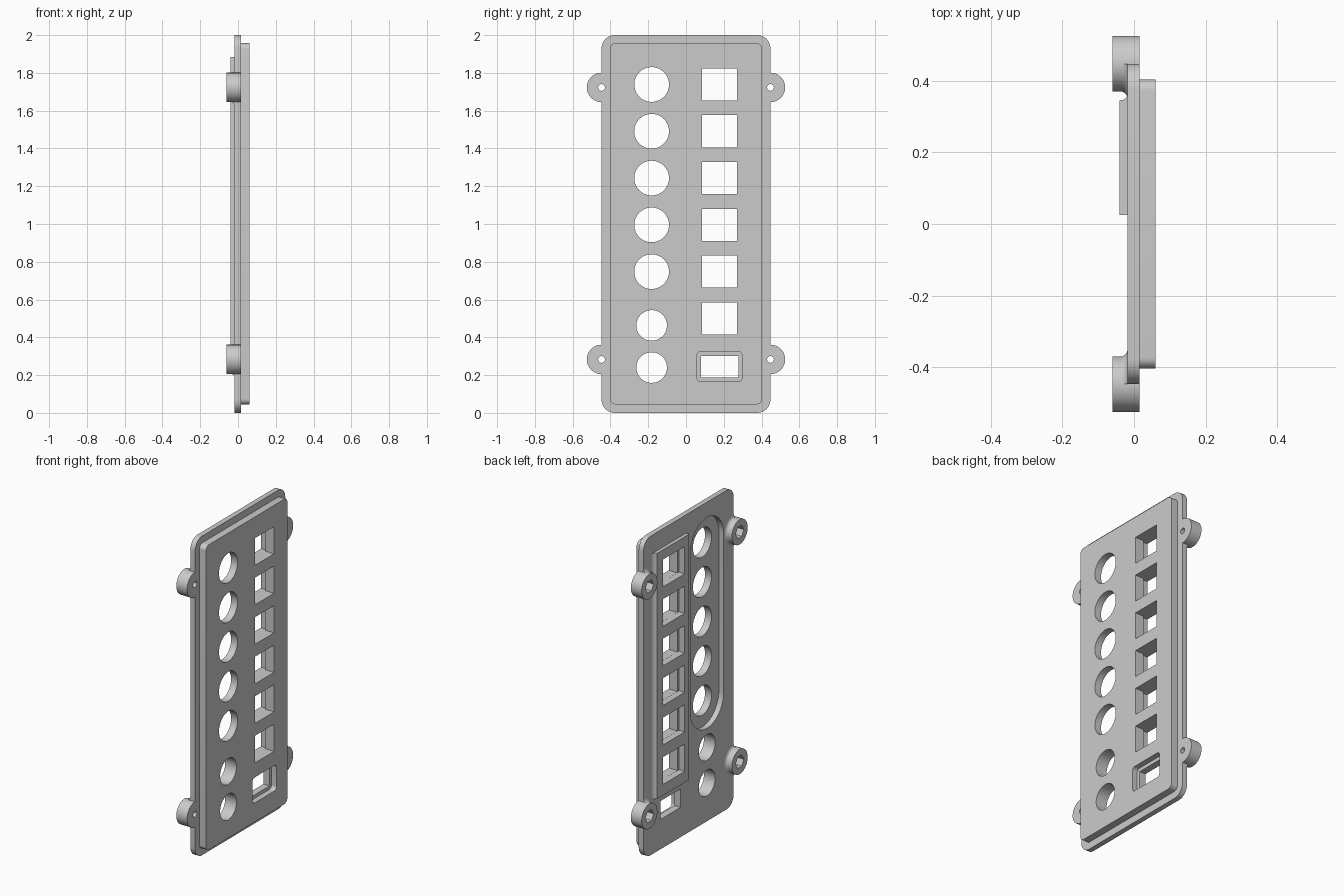
import bpy, bmesh, math

if "Cube" in bpy.data.objects:
    bpy.data.objects.remove(bpy.data.objects["Cube"], do_unlink=True)

GREY = (0.6, 0.6, 0.6, 1)
mat = bpy.data.materials.new("plain grey")
mat.use_nodes = True
mat.diffuse_color = GREY
mat.node_tree.nodes["Principled BSDF"].inputs["Base Color"].default_value = GREY


def circle(y, z, r, n=48):
    return [(y + r * math.cos(i * math.tau / n), z + r * math.sin(i * math.tau / n))
            for i in range(n)]


def rect(y0, y1, z0, z1, r=0.0, n=8):
    """Rectangle outline, with rounded corners when r is set."""
    if r == 0:
        return [(y0, z0), (y1, z0), (y1, z1), (y0, z1)]
    corners = [(y1 - r, z1 - r), (y0 + r, z1 - r), (y0 + r, z0 + r), (y1 - r, z0 + r)]
    pts = []
    for k, (cy, cz) in enumerate(corners):
        for i in range(n + 1):
            a = (k + i / n) * math.pi / 2
            pts.append((cy + r * math.cos(a), cz + r * math.sin(a)))
    return pts


def finish(name, bm):
    bmesh.ops.remove_doubles(bm, verts=bm.verts, dist=1e-5)
    bmesh.ops.recalc_face_normals(bm, faces=bm.faces)
    mesh = bpy.data.meshes.new(name)
    bm.to_mesh(mesh)
    bm.free()
    mesh.materials.append(mat)
    ob = bpy.data.objects.new(name, mesh)
    bpy.context.collection.objects.link(ob)
    return ob


def prisms(name, items, place=lambda u, v, w: (w, u, v)):
    """Extrude each outline between two depths, along x by default."""
    bm = bmesh.new()
    for outline, d0, d1 in items:
        low = [bm.verts.new(place(u, v, d0)) for u, v in outline]
        high = [bm.verts.new(place(u, v, d1)) for u, v in outline]
        bm.faces.new(low)
        bm.faces.new(high)
        for i in range(len(low)):
            j = (i + 1) % len(low)
            bm.faces.new((low[i], low[j], high[j], high[i]))
    return finish(name, bm)


def smooth(ob):
    bpy.ops.object.select_all(action="DESELECT")
    ob.select_set(True)
    bpy.context.view_layer.objects.active = ob
    bpy.ops.object.shade_smooth_by_angle(angle=math.radians(30))


def cut(ob, cutters):
    bpy.context.view_layer.objects.active = ob
    for c in cutters:
        m = ob.modifiers.new("cut", "BOOLEAN")
        m.operation, m.solver, m.object = "DIFFERENCE", "EXACT", c
        bpy.ops.object.modifier_apply(modifier=m.name)
    smooth(ob)


# Depths along x
BACK, MID, FRONT = -0.018, 0.015, 0.06
STEP = 0.2477
ROWS = [0.5 + STEP * i for i in range(6)]

# Main solids
plate = prisms("base_plate", [(rect(-0.447, 0.447, 0, 2, 0.07), BACK, MID)])
panel = prisms("front_panel", [(rect(-0.403, 0.403, 0.045, 1.957, 0.03), MID, FRONT)])
block = prisms("rear_socket_block", [(rect(0.025, 0.345, 0.345, 1.885), -0.04, BACK)])

# Round ports, square sockets and the lower window
ports = [circle(-0.182, z, 0.092) for z in ROWS[1:]]
ports += [circle(-0.182, z, 0.081) for z in (0.24, 0.463)]
sockets = [rect(0.085, 0.271, z - 0.085, z + 0.085) for z in ROWS]
window = rect(0.08, 0.278, 0.187, 0.302)
through = prisms("through_cutter", [(o, -0.1, 0.1) for o in ports + sockets + [window]])

# Wider socket seats at the rear
seats = prisms("seat_cutter", [(rect(0.07, 0.287, z - 0.0855, z + 0.0855), -0.1, 0.0)
                               for z in ROWS])
# Long rounded pocket behind the upper ports
pocket = prisms("pocket_cutter", [(rect(-0.347, -0.017, ROWS[1] - 0.165,
                                        ROWS[5] + 0.165, 0.1649, 16), -0.1, 0.1)])
# Shallow recess around the lower window
recess = prisms("recess_cutter", [(rect(0.058, 0.297, 0.165, 0.325, 0.022), 0.025, 0.1)])

cut(plate, [pocket, through, seats])
cut(panel, [through, recess])
cut(block, [through, seats])

# Concave fillet along the outer side of the rear block
fillet = [(BACK, 0.34), (-0.04, 0.34), (-0.04, 0.345), (-0.031, 0.346),
          (-0.023, 0.351), (BACK, 0.36)]
smooth(prisms("block_fillet", [(fillet, 0.345, 1.885)], lambda x, y, z: (x, y, z)))

# Mounting bosses with screw holes, hex nut seats and flared roots
helpers = [through, seats, pocket, recess]
for level, z in (("lower", 0.283), ("upper", 1.723)):
    for side, s in (("front", -1), ("rear", 1)):
        y = 0.447 * s
        boss = prisms(f"{level}_{side}_boss", [(circle(y, z, 0.078), -0.06, MID - 0.0003)])
        hole = prisms("screw_cutter", [(circle(y, z, 0.018, 24), -0.1, 0.1)])
        nut = prisms("nut_cutter", [(circle(y, z, 0.04, 6), -0.1, -0.015)])
        cut(boss, [nut, hole])
        cut(plate, [nut, hole])
        helpers += [hole, nut]

        # Half ring sweeping from the boss wall onto the plate
        bm = bmesh.new()
        rings = []
        for k in range(6):
            a = k / 5 * math.pi / 2
            r = 0.098 - 0.021 * math.sin(a)
            x = BACK - 0.021 * (1 - math.cos(a))
            rings.append([bm.verts.new((x, y - s * r * math.sin(t * math.pi / 24),
                                        z + r * math.cos(t * math.pi / 24)))
                          for t in range(25)])
        for a, b in zip(rings, rings[1:]):
            for i in range(24):
                f = (a[i], a[i + 1], b[i + 1], b[i])
                bm.faces.new(f if s > 0 else f[::-1])
        # Close the ends and the underside so the flare is solid
        base = [bm.verts.new((BACK, y - s * 0.077 * math.sin(t * math.pi / 24),
                              z + 0.077 * math.cos(t * math.pi / 24))) for t in range(25)]
        for i in range(24):
            bm.faces.new((rings[0][i], base[i], base[i + 1], rings[0][i + 1]))
            bm.faces.new((rings[-1][i], rings[-1][i + 1], base[i + 1], base[i]))
        for e in (0, 24):
            bm.faces.new([ring[e] for ring in rings] + [base[e]])
        smooth(finish(f"{level}_{side}_boss_flare", bm))

for h in helpers:
    bpy.data.objects.remove(h, do_unlink=True)
